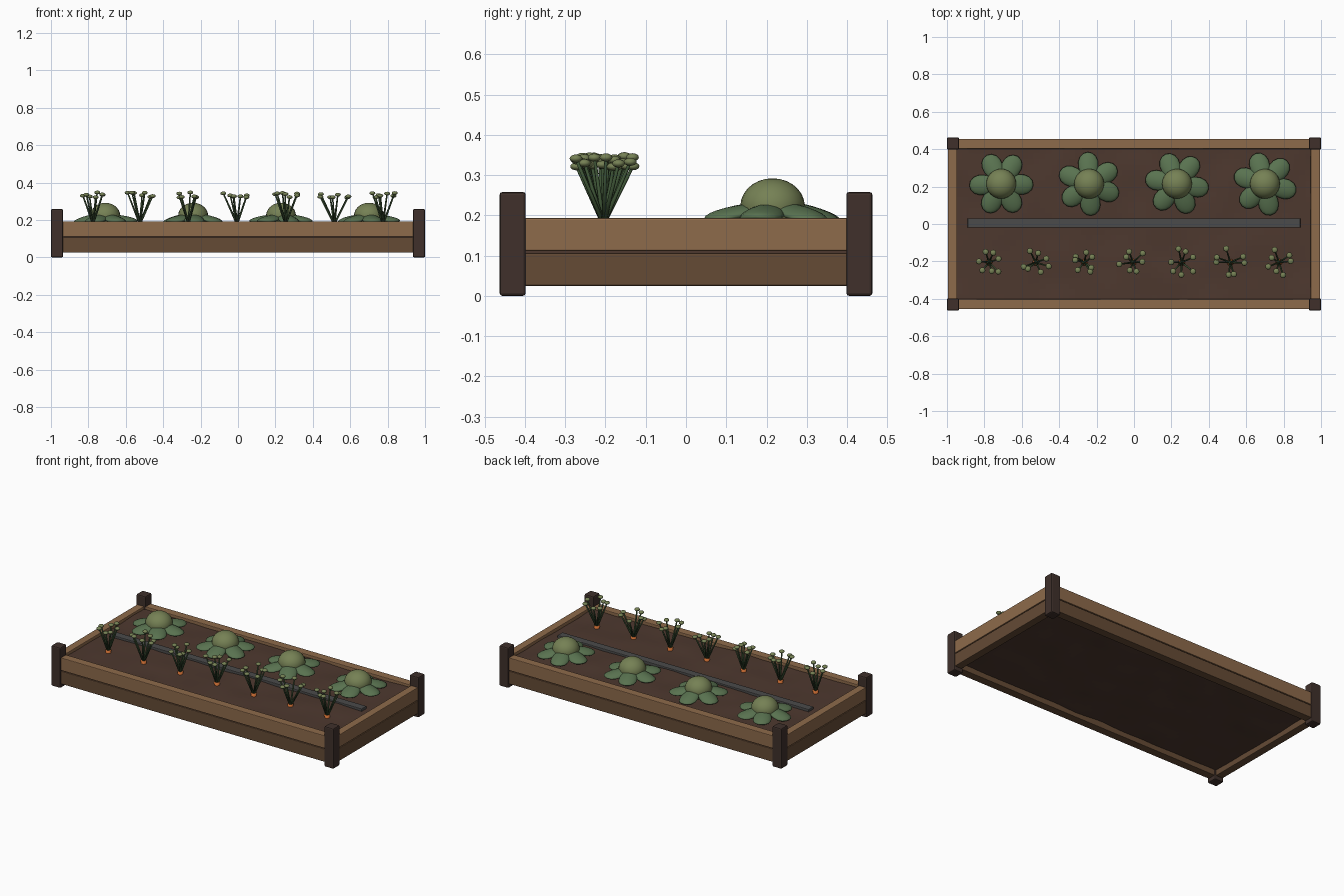
import bpy, bmesh, math, random
from mathutils import Matrix, Vector, noise

if "Cube" in bpy.data.objects:
    bpy.data.objects.remove(bpy.data.objects["Cube"])

random.seed(4)


def mat(name, r, g, b):
    m = bpy.data.materials.new(name)
    m.diffuse_color = (r, g, b, 1)
    m.use_nodes = True
    m.node_tree.nodes["Principled BSDF"].inputs["Base Color"].default_value = m.diffuse_color
    return m


UPPER = mat("light_wood", 0.27, 0.145, 0.07)
LOWER = mat("dark_wood", 0.13, 0.07, 0.036)
POST = mat("post_wood", 0.05, 0.03, 0.024)
SOIL = mat("soil", 0.075, 0.04, 0.028)
STRIP = mat("grey_strip", 0.07, 0.07, 0.07)
LEAF = mat("leaf_green", 0.10, 0.17, 0.08)
HEAD = mat("head_green", 0.18, 0.22, 0.09)
STEM = mat("stem_green", 0.045, 0.085, 0.035)
ROOT = mat("root_orange", 0.55, 0.14, 0.03)


def finish(name, bm, material, smooth=True):
    me = bpy.data.meshes.new(name)
    bm.to_mesh(me)
    bm.free()
    me.materials.append(material)
    if smooth:
        me.shade_smooth()
    ob = bpy.data.objects.new(name, me)
    bpy.context.collection.objects.link(ob)
    return ob


def box(name, lo, hi, material, bevel=0.004):
    lo, hi = Vector(lo), Vector(hi)
    bm = bmesh.new()
    bmesh.ops.create_cube(bm, size=1, matrix=Matrix.Translation((lo + hi) / 2)
                          @ Matrix.Diagonal((*(hi - lo), 1)))
    ob = finish(name, bm, material, False)
    mod = ob.modifiers.new("bevel", 'BEVEL')
    mod.width, mod.segments = bevel, 2
    return ob


def ball(bm, matrix, u=16, v=10):
    return bmesh.ops.create_uvsphere(bm, u_segments=u, v_segments=v, radius=1,
                                     matrix=matrix)["verts"]


def cone(bm, a, b, r1, r2, n=6):
    d = b - a
    rot = d.to_track_quat('Z', 'Y').to_matrix().to_4x4()
    bmesh.ops.create_cone(bm, cap_ends=True, segments=n, radius1=r1, radius2=r2,
                          depth=d.length,
                          matrix=Matrix.Translation((a + b) / 2) @ rot)


# corner posts
for sx, xn in ((-1, "left"), (1, "right")):
    for sy, yn in ((-1, "front"), (1, "back")):
        xs, ys = sorted((sx * 0.935, sx)), sorted((sy * 0.398, sy * 0.463))
        box(f"{yn}_{xn}_post", (xs[0], ys[0], 0), (xs[1], ys[1], 0.258), POST, 0.007)

# two courses of boards on every side
for course, z0, z1, m in (("lower", 0.025, 0.107, LOWER), ("upper", 0.111, 0.193, UPPER)):
    for s, yn, xn in ((-1, "front", "left"), (1, "back", "right")):
        ys, xs = sorted((s * 0.402, s * 0.455)), sorted((s * 0.945, s * 0.995))
        box(f"{yn}_{course}_board", (-0.945, ys[0], z0), (0.945, ys[1], z1), m)
        box(f"{xn}_{course}_board", (xs[0], -0.405, z0), (xs[1], 0.405, z1), m)

# uneven soil block
bm = bmesh.new()
bmesh.ops.create_grid(bm, x_segments=60, y_segments=28, size=1,
                      matrix=Matrix.Diagonal((0.948, 0.405, 1, 1)))
top = bm.faces[:]
ext = bmesh.ops.extrude_face_region(bm, geom=top, use_keep_orig=True)
low = {e for e in ext["geom"] if isinstance(e, bmesh.types.BMVert)}
for v in bm.verts:
    v.co.z = (0.06 if v in low else 0.174) + 0.008 * noise.noise(v.co * 5)
bmesh.ops.recalc_face_normals(bm, faces=bm.faces[:])
finish("soil", bm, SOIL, False)

# flat strip dividing the two rows
box("divider_strip", (-0.89, -0.02, 0.165), (0.89, 0.03, 0.188), STRIP, 0.004)

# cabbages: domed head over a ring of six drooping leaves
for i, (cx, phase) in enumerate(zip((-0.71, -0.24, 0.23, 0.70), (0, 35, 50, 43))):
    base = Vector((cx, 0.215, 0))
    bm = bmesh.new()
    ball(bm, Matrix.Translation(base + Vector((0, 0, 0.223)))
         @ Matrix.Diagonal((0.08, 0.08, 0.069, 1)), 24, 14)
    finish(f"cabbage_head_{i + 1}", bm, HEAD)
    bm = bmesh.new()
    for k in range(6):
        a = math.radians(phase + 60 * k + random.uniform(-4, 4))
        M = (Matrix.Translation(base) @ Matrix.Rotation(a, 4, 'Z')
             @ Matrix.Translation((0.093, 0, 0.208))
             @ Matrix.Rotation(math.radians(random.uniform(8, 16)), 4, 'Y'))
        for v in ball(bm, Matrix.Identity(4)):
            x, y, z = v.co
            y *= 0.053 * (1 + 0.22 * x)          # broader towards the tip
            v.co = M @ Vector((0.08 * x, y, 0.016 * z - 3 * y * y))
    finish(f"cabbage_leaves_{i + 1}", bm, LEAF)

# carrots: orange crown, fanned stems, flattened leaf tufts
for i, cx in enumerate((-0.775, -0.525, -0.265, -0.005, 0.255, 0.515, 0.775)):
    base = Vector((cx, -0.205, 0.178))
    bm = bmesh.new()
    cone(bm, base - Vector((0, 0, 0.06)), base + Vector((0, 0, 0.014)), 0.008, 0.018, 12)
    finish(f"carrot_root_{i + 1}", bm, ROOT)
    stems, tufts = bmesh.new(), bmesh.new()
    turn = random.uniform(0, 6)
    for k in range(7):
        a = turn + k * math.tau / 7 + random.uniform(-0.3, 0.3)
        r = random.uniform(0.045, 0.078)
        tip = Vector((cx + r * math.cos(a), -0.205 + r * math.sin(a),
                      random.uniform(0.32, 0.347)))
        cone(stems, base, tip, 0.006, 0.004)
        ball(tufts, Matrix.Translation(tip) @ Matrix.Diagonal((0.016, 0.016, 0.01, 1)), 12, 8)
    finish(f"carrot_stems_{i + 1}", stems, STEM)
    finish(f"carrot_tufts_{i + 1}", tufts, HEAD)
